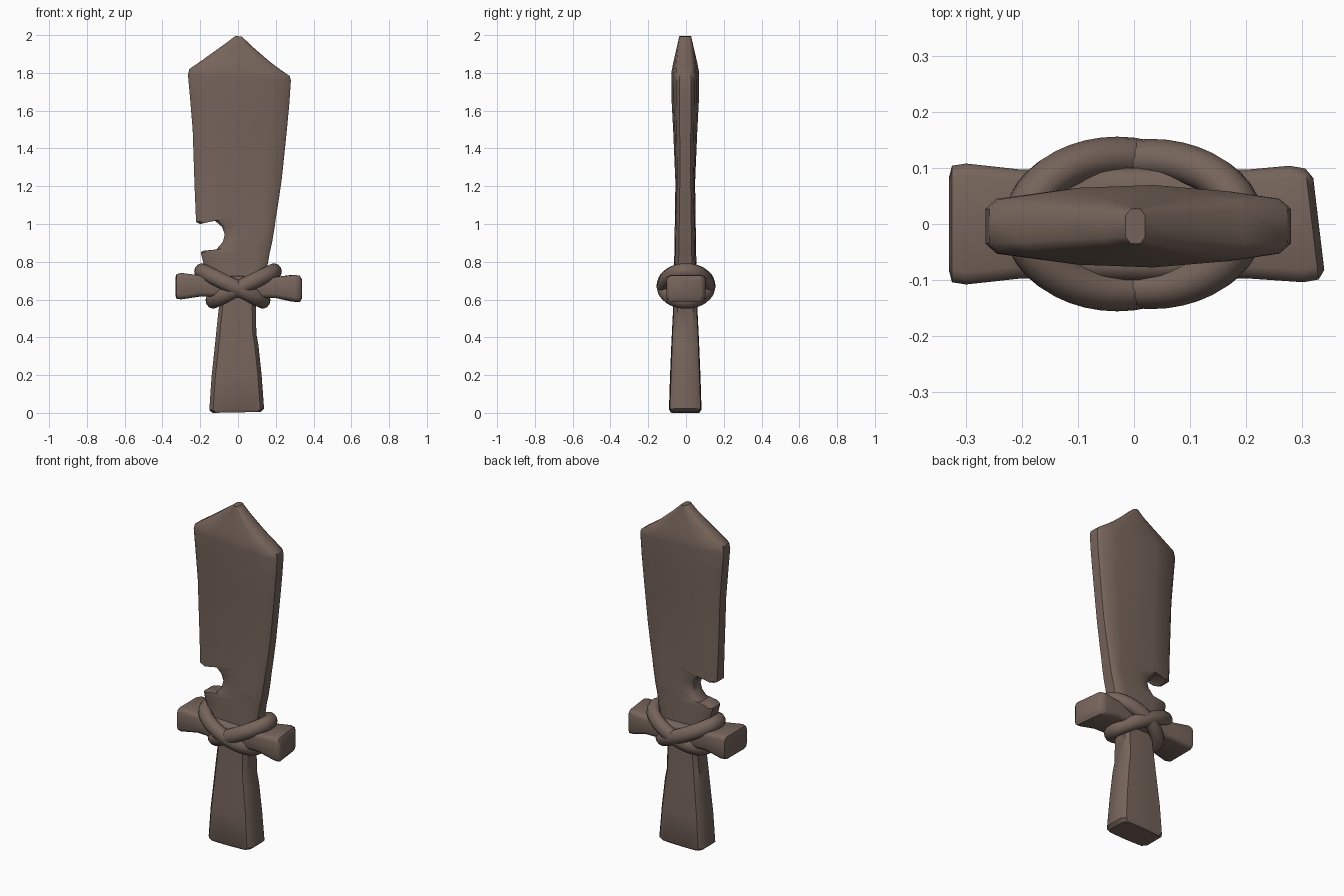
import bpy, bmesh, math
from mathutils import Vector

if "Cube" in bpy.data.objects:
    bpy.data.objects.remove(bpy.data.objects["Cube"])

wood = bpy.data.materials.new("brown wood")
wood.diffuse_color = (0.18, 0.128, 0.104, 1)
wood.use_nodes = True
wood.node_tree.nodes["Principled BSDF"].inputs["Base Color"].default_value = wood.diffuse_color


def loft(name, rings, closed=False, angle=40):
    """Skin a list of equal-length point rings into a smooth-shaded object."""
    bm = bmesh.new()
    rows = [[bm.verts.new(p) for p in ring] for ring in rings]
    n = len(rows[0])
    pairs = list(zip(rows, rows[1:] + rows[:1]))
    for a, b in pairs if closed else pairs[:-1]:
        for i in range(n):
            j = (i + 1) % n
            bm.faces.new((a[i], a[j], b[j], b[i]))
    if not closed:
        bm.faces.new(rows[0])
        bm.faces.new(rows[-1])
    bmesh.ops.recalc_face_normals(bm, faces=bm.faces)
    mesh = bpy.data.meshes.new(name)
    bm.to_mesh(mesh)
    bm.free()
    mesh.materials.append(wood)
    obj = bpy.data.objects.new(name, mesh)
    bpy.context.collection.objects.link(obj)
    bpy.ops.object.select_all(action='DESELECT')
    obj.select_set(True)
    bpy.context.view_layer.objects.active = obj
    bpy.ops.object.shade_smooth_by_angle(angle=math.radians(angle))
    return obj


def sample(table, z):
    """Interpolate (z, core, edge) half thicknesses at a height."""
    for (z0, *a), (z1, *b) in zip(table, table[1:]):
        if z <= z1:
            t = max(0, (z - z0) / (z1 - z0))
            return [p + (q - p) * t for p, q in zip(a, b)]
    return table[-1][1:]


# Blade and handle: each row is left x, left z, right x, right z
outline = [
    (-0.135, 0.0, 0.12, 0.005), (-0.152, 0.015, 0.138, 0.022), (-0.14, 0.19, 0.125, 0.2),
    (-0.12, 0.38, 0.108, 0.36), (-0.112, 0.46, 0.097, 0.42), (-0.10, 0.57, 0.095, 0.57),
    (-0.14, 0.7, 0.14, 0.7), (-0.185, 0.8, 0.16, 0.8), (-0.197, 0.85, 0.168, 0.85),
    (-0.185, 0.858, 0.172, 0.865), (-0.115, 0.865, 0.18, 0.9), (-0.08, 0.905, 0.185, 0.93),
    (-0.07, 0.945, 0.19, 0.96), (-0.085, 0.985, 0.195, 0.99), (-0.125, 1.02, 0.2, 1.03),
    (-0.165, 1.02, 0.205, 1.06), (-0.2, 1.0, 0.21, 1.09), (-0.222, 1.01, 0.213, 1.11),
    (-0.23, 1.2, 0.232, 1.24), (-0.24, 1.5, 0.257, 1.48), (-0.255, 1.68, 0.272, 1.64),
    (-0.265, 1.79, 0.28, 1.76), (-0.258, 1.82, 0.274, 1.783), (-0.2, 1.86, 0.2, 1.835),
    (-0.165, 1.885, 0.165, 1.862), (-0.06, 1.96, 0.075, 1.94), (-0.015, 1.995, 0.02, 1.993),
]
thickness = [
    (0.0, 0.075, 0.07), (0.02, 0.087, 0.08), (0.3, 0.077, 0.07), (0.6, 0.062, 0.058),
    (0.85, 0.058, 0.05), (1.2, 0.052, 0.042), (1.42, 0.056, 0.042), (1.56, 0.072, 0.044),
    (1.81, 0.074, 0.046), (2.0, 0.03, 0.028),
]


def blade_ring(lx, lz, rx, rz):
    left, right = Vector((lx, 0, lz)), Vector((rx, 0, rz))
    b = min(0.25, 0.02 / (right - left).length)
    half = []
    for u in (0, b, 0.3, 0.55, 0.8, 1 - b, 1):
        p = left.lerp(right, u)
        core, edge = sample(thickness, p.z)
        if u in (0, 1):
            h = edge * 0.68
        else:
            h = edge + (core - edge) * math.sin(math.pi * u)
        half.append((p, h))
    return ([p + Vector((0, -0.004 - h, 0)) for p, h in half] +
            [p + Vector((0, -0.004 + h, 0)) for p, h in reversed(half)])


loft("blade_and_handle", [blade_ring(*row) for row in outline])

# Crossguard: rounded boxes along x with flared ends (x, half y, half z, centre z)
guard = [
    (-0.33, 0.085, 0.052, 0.668), (-0.325, 0.104, 0.066, 0.669), (-0.30, 0.108, 0.07, 0.671),
    (-0.2, 0.097, 0.056, 0.672), (0.0, 0.1, 0.056, 0.668), (0.2, 0.097, 0.056, 0.664),
    (0.29, 0.104, 0.07, 0.66), (0.318, 0.099, 0.07, 0.657), (0.33, 0.082, 0.053, 0.656),
]


def guard_ring(x, hy, hz, cz):
    b = 0.022
    corners = [(hy, hz - b), (hy - b * 0.3, hz - b * 0.3), (hy - b, hz)]
    pts = corners + [(-y, z) for y, z in reversed(corners)]
    pts += [(-y, -z) for y, z in pts]
    return [(x + (-0.12 * y if x > 0.25 else 0), y, cz + z) for y, z in pts]


loft("crossguard", [guard_ring(*row) for row in guard], angle=50)


# Two slanted rope loops crossing in an X on the front and back
def rope(name, centre, reach, depth, thick):
    centre, reach = Vector(centre), Vector(reach)
    up = Vector((0, 1, 0)).cross(reach).normalized()
    if up.z < 0:
        up = -up
    rings = []
    for k in range(40):
        a = math.tau * k / 40
        c, s = math.cos(a), math.sin(a)
        mid = centre + reach * c + Vector((0, depth * s, 0))
        out = (reach.normalized() * c / reach.length + Vector((0, s / depth, 0))).normalized()
        rings.append([mid + out * thick * math.cos(t) + up * thick * 1.15 * math.sin(t)
                      for t in (math.tau * i / 12 for i in range(12))])
    loft(name, rings, closed=True, angle=60)


rope("rope_falling_right", (-0.03, 0, 0.672), (0.165, 0, -0.08), 0.12, 0.036)
rope("rope_falling_left", (0.03, 0, 0.672), (-0.165, 0, -0.08), 0.116, 0.036)
